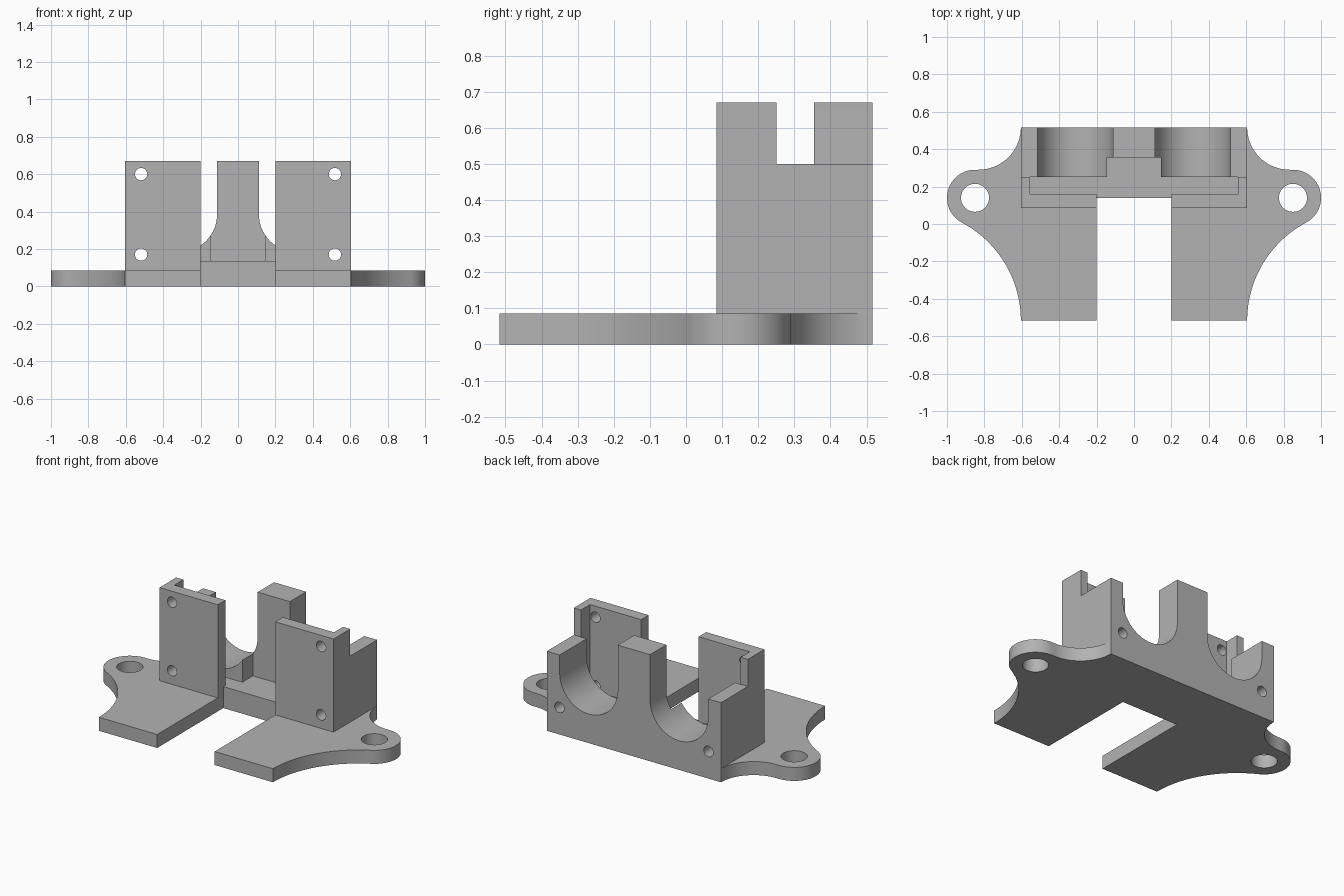
import bpy, bmesh
from math import pi, cos, sin, atan2
from mathutils import Vector

old = bpy.data.objects.get("Cube")
if old:
    bpy.data.objects.remove(old)

grey = bpy.data.materials.new("plain grey")
grey.use_nodes = True
grey.diffuse_color = (0.45, 0.45, 0.45, 1)
grey.node_tree.nodes["Principled BSDF"].inputs["Base Color"].default_value = grey.diffuse_color

W, D, H = 0.605, 0.517, 0.67        # half width, half depth, total height
PLATE, FLOOR = 0.085, 0.135         # plate top, pocket floor


def arc(cx, cy, r, a0, a1, n):
    return [(cx + r * cos(a0 + (a1 - a0) * i / n),
             cy + r * sin(a0 + (a1 - a0) * i / n)) for i in range(n + 1)]


def prism(name, pts, lo, hi, axis="z"):
    """Extrude a 2D profile along z (xy profile) or along y (xz profile)."""
    bm = bmesh.new()
    place = (lambda p: (p[0], p[1], lo)) if axis == "z" else (lambda p: (p[0], lo, p[1]))
    face = bm.faces.new([bm.verts.new(place(p)) for p in pts])
    ext = bmesh.ops.extrude_face_region(bm, geom=[face])
    step = Vector((0, 0, hi - lo)) if axis == "z" else Vector((0, hi - lo, 0))
    bmesh.ops.translate(bm, vec=step,
                        verts=[g for g in ext["geom"] if isinstance(g, bmesh.types.BMVert)])
    bmesh.ops.recalc_face_normals(bm, faces=bm.faces)
    me = bpy.data.meshes.new(name)
    bm.to_mesh(me)
    bm.free()
    me.materials.append(grey)
    ob = bpy.data.objects.new(name, me)
    bpy.context.collection.objects.link(ob)
    return ob


def box(name, x0, x1, y0, y1, z0, z1):
    return prism(name, [(x0, y0), (x1, y0), (x1, y1), (x0, y1)], z0, z1)


def combine(target, other, operation):
    """Apply a boolean and discard the helper object."""
    mod = target.modifiers.new("combine", "BOOLEAN")
    mod.operation, mod.solver, mod.object = operation, "EXACT", other
    bpy.context.view_layer.update()
    deps = bpy.context.evaluated_depsgraph_get()
    me = bpy.data.meshes.new_from_object(target.evaluated_get(deps))
    target.modifiers.clear()
    target.data = me
    bpy.data.objects.remove(other)


# Plate outline: waisted front, round ears, concave rear fillets
ex, ey, er = 0.85, 0.14, 0.15
drop = ey + D
R = ((W - ex) ** 2 + drop ** 2 - er ** 2) / (2 * (er + ex - W))
touch = atan2(drop, ex - W - R)
fr = D - ey - er
side = arc(W + R, -D, R, pi, touch, 24)
side += arc(ex, ey, er, touch - pi, pi / 2, 32)[1:]
side += arc(W + fr, D, fr, 1.5 * pi, pi, 18)
outline = side + [(-x, y) for x, y in reversed(side)]
bracket = prism("mounting_bracket", outline, 0, PLATE)

# Upright housing
combine(bracket, box("housing", -W, W, 0.085, D, 0, H), "UNION")

# Central openings and the pocket behind the front walls
cutters = [
    box("front_slot", -0.2, 0.2, -1, 0.14, -1, 1),
    box("front_gap", -0.2, 0.2, 0, 0.2, FLOOR, 1),
    box("pocket", -0.555, 0.555, 0.16, 0.25, FLOOR, 1),
    box("post_recess", -0.145, 0.145, 0.2, 0.355, FLOOR, 1),
]
for s in (-1, 1):
    # Rounded cradle, lowered outer wall, screw holes and ear hole
    cx, cz, r = s * 0.314, 0.385, 0.202
    u = arc(cx, cz, r, pi, 2 * pi, 40) + [(cx + r, 1), (cx - r, 1)]
    cutters.append(prism("cradle", u, 0.2, 1, "y"))
    cutters.append(box("outer_step", *sorted((s * 0.4, s)), 0.25, 1, 0.5, 1))
    for z in (0.17, 0.6):
        cutters.append(prism("screw_hole", arc(s * 0.518, z, 0.033, 0, 2 * pi, 24)[:-1], -1, 1, "y"))
    cutters.append(prism("ear_hole", arc(s * ex, ey, 0.075, 0, 2 * pi, 40)[:-1], -1, 1))
for c in cutters:
    combine(bracket, c, "DIFFERENCE")

# Smooth curved walls, crisp edges
bpy.ops.object.select_all(action="DESELECT")
bracket.select_set(True)
bpy.context.view_layer.objects.active = bracket
bpy.ops.object.shade_smooth_by_angle(angle=pi / 6)
